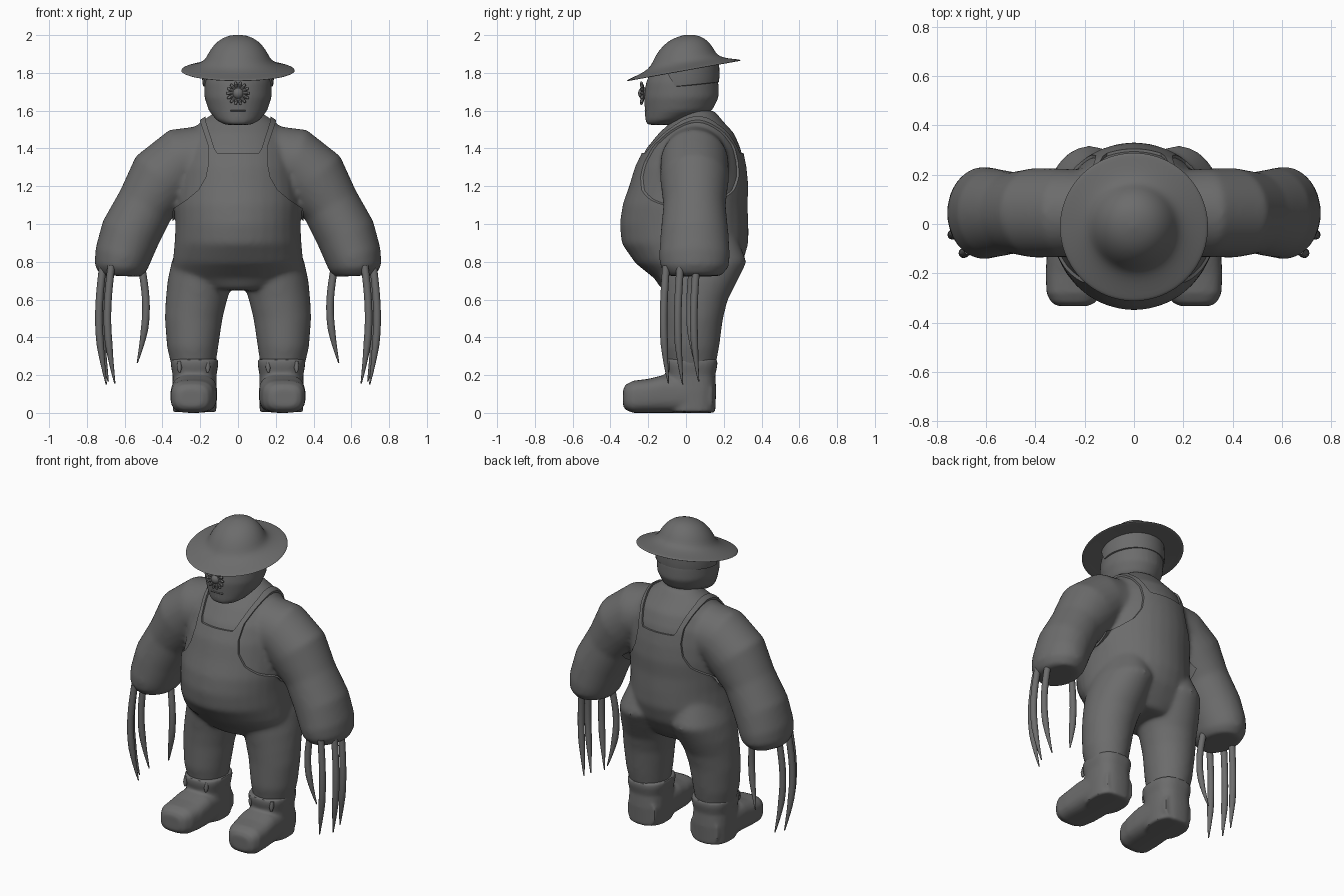
import bpy, bmesh, math
from mathutils import Vector, Matrix

default = bpy.data.objects.get("Cube")
if default:
    bpy.data.objects.remove(default, do_unlink=True)

grey = bpy.data.materials.new("dark grey")
grey.use_nodes = True
grey.diffuse_color = (0.15, 0.15, 0.15, 1)
grey.node_tree.nodes["Principled BSDF"].inputs["Base Color"].default_value = grey.diffuse_color

X, Y, Z = Vector((1, 0, 0)), Vector((0, 1, 0)), Vector((0, 0, 1))


def loft(bm, rings, sides=32, power=2):
    """Skin rings of (centre, first axis, second axis) and cap both ends."""
    loops = []
    for centre, u, v in rings:
        loop = []
        for i in range(sides):
            a = math.tau * i / sides
            c, s = math.cos(a), math.sin(a)
            c = math.copysign(abs(c) ** (2 / power), c)
            s = math.copysign(abs(s) ** (2 / power), s)
            loop.append(bm.verts.new(Vector(centre) + u * c + v * s))
        loops.append(loop)
    faces = [bm.faces.new(loops[0]), bm.faces.new(loops[-1])]
    for low, high in zip(loops, loops[1:]):
        for i in range(sides):
            j = (i + 1) % sides
            faces.append(bm.faces.new((low[i], low[j], high[j], high[i])))
    bmesh.ops.recalc_face_normals(bm, faces=faces)


def flat_rings(rows, side=1):
    """Level rings from rows of x, y, z, x radius, y radius."""
    return [((side * x, y, z), X * rx, Y * ry) for x, y, z, rx, ry in rows]


def make(name, bm):
    mesh = bpy.data.meshes.new(name)
    bm.to_mesh(mesh)
    bm.free()
    mesh.materials.append(grey)
    ob = bpy.data.objects.new(name, mesh)
    bpy.context.scene.collection.objects.link(ob)
    return ob


def melt(ob, voxel, rounds):
    """Fuse overlapping volumes and soften the joins."""
    mod = ob.modifiers.new("fuse", 'REMESH')
    mod.mode, mod.voxel_size, mod.use_smooth_shade = 'VOXEL', voxel, True
    mod = ob.modifiers.new("soften", 'SMOOTH')
    mod.factor, mod.iterations = 0.5, rounds


def finish(ob, angle=40):
    """Apply the modifiers and shade smoothly."""
    bpy.context.view_layer.update()
    graph = bpy.context.evaluated_depsgraph_get()
    mesh = bpy.data.meshes.new_from_object(ob.evaluated_get(graph), depsgraph=graph)
    ob.modifiers.clear()
    ob.data = mesh
    mesh.materials.clear()
    mesh.materials.append(grey)
    bpy.ops.object.select_all(action='DESELECT')
    ob.select_set(True)
    bpy.context.view_layer.objects.active = ob
    bpy.ops.object.shade_smooth_by_angle(angle=math.radians(angle))


# Torso, legs and arms as one soft volume
torso = [(.66, .04, .2, .16), (.72, .04, .33, .2), (.8, .015, .335, .275), (.9, -.005, .325, .325),
         (1, -.01, .32, .33), (1.1, -.005, .325, .32), (1.2, .015, .32, .305), (1.3, .025, .31, .285),
         (1.4, .04, .29, .25), (1.48, .055, .25, .2), (1.54, .06, .2, .14), (1.6, .07, .11, .08)]
leg = [(.235, .03, .22, .1, .11), (.24, .03, .35, .125, .135), (.235, .04, .5, .142, .145),
       (.22, .05, .6, .152, .16), (.2, .07, .7, .162, .19), (.18, .09, .8, .16, .22), (.16, .07, .95, .12, .18)]
arm = [(.1, 1.35, .18, .17), (.3, 1.325, .185, .18), (.4, 1.24, .185, .182), (.49, 1.1, .155, .165),
       (.57, .95, .16, .18), (.61, .83, .15, .188), (.62, .77, .14, .18), (.622, .725, .11, .14)]


def build_body(name):
    bm = bmesh.new()
    loft(bm, [((0, y, z), X * rx, Y * ry) for z, y, rx, ry in torso])
    for side in (1, -1):
        loft(bm, flat_rings(leg, side))
        rings = []
        for i, (x, z, r, depth) in enumerate(arm):
            a, b = arm[max(i - 1, 0)], arm[min(i + 1, len(arm) - 1)]
            across = Vector((-(b[1] - a[1]) * side, 0, b[0] - a[0])).normalized()
            rings.append(((side * x, .045, z), across * r, Y * depth))
        loft(bm, rings)
    ob = make(name, bm)
    melt(ob, .014, 10)
    return ob


finish(build_body("body"))

# Overalls: a thicker copy of the body with arm and neck openings cut out
overalls = build_body("overalls")
swell = overalls.modifiers.new("thickness", 'DISPLACE')
swell.strength, swell.mid_level = .011, 0


def prism(name, outline):
    bm = bmesh.new()
    face = bm.faces.new([bm.verts.new((x, -1, z)) for x, z in outline])
    moved = bmesh.ops.extrude_face_region(bm, geom=[face])["geom"]
    bmesh.ops.translate(bm, vec=Y * 2, verts=[v for v in moved if isinstance(v, bmesh.types.BMVert)])
    bmesh.ops.recalc_face_normals(bm, faces=bm.faces)
    ob = make(name, bm)
    ob.hide_render = True
    cut = overalls.modifiers.new(name, 'BOOLEAN')
    cut.operation, cut.solver, cut.object = 'DIFFERENCE', 'EXACT', ob
    return ob


arm_opening = [(.21, 1.7), (.2, 1.54), (.16, 1.42), (.155, 1.33), (.17, 1.25), (.21, 1.18), (.27, 1.13),
               (.345, 1.08), (.35, .95), (.41, .8), (.42, -.1), (1, -.1), (1, 1.7)]
neck_opening = [(-.11, 1.375), (.11, 1.375), (.125, 1.4), (.17, 1.54), (.18, 1.7),
                (-.18, 1.7), (-.17, 1.54), (-.125, 1.4)]
cutters = [prism("neck_cutter", neck_opening)]
for side, label in ((1, "left"), (-1, "right")):
    cutters.append(prism(label + "_arm_cutter", [(side * x, z) for x, z in arm_opening]))
finish(overalls)
for ob in cutters:
    bpy.data.objects.remove(ob, do_unlink=True)

# Head
bm = bmesh.new()
loft(bm, flat_rings([(0, -.14, 1.525, .07, .07), (0, -.1, 1.55, .115, .115), (0, -.04, 1.6, .155, .178),
                     (0, -.025, 1.67, .178, .198), (0, -.02, 1.75, .18, .192), (0, -.01, 1.82, .17, .17),
                     (0, 0, 1.9, .12, .12)]))
head = make("head", bm)
melt(head, .012, 6)
finish(head)

# Wide hat with a sloping brim, and its band
profile = [(.002, .182), (.06, .175), (.11, .148), (.15, .1), (.168, .06), (.19, .035), (.23, .018),
           (.28, .004), (.302, -.002), (.302, -.01), (.27, -.006), (.18, .005), (.002, .01)]
band_profile = [(.17, .02), (.187, .015), (.19, -.05), (.186, -.085), (.17, -.09)]
for name, rows, slope in (("hat", profile, .18), ("hat_band", band_profile, .1)):
    bm = bmesh.new()
    loft(bm, [((0, -.012, 1.818 + h), X * r, Y * r + Z * r * slope) for r, h in rows], 48)
    if name == "hat_band":
        # The band only wraps the back and sides of the head
        cut = bmesh.ops.bisect_plane(bm, geom=bm.verts[:] + bm.edges[:] + bm.faces[:],
                                     plane_co=(0, -.07, 1.75), plane_no=(0, -1, -.6), clear_outer=True)
        bmesh.ops.holes_fill(bm, edges=[e for e in cut["geom_cut"] if isinstance(e, bmesh.types.BMEdge)])
    ob = make(name, bm)
    if name == "hat":
        ob.modifiers.new("rounding", 'SUBSURF').levels = 1
    finish(ob, 50)

# Star-shaped nose: a knob ringed by short feelers
bm = bmesh.new()
centre = Vector((0, -.222, 1.692))
bmesh.ops.create_uvsphere(bm, u_segments=16, v_segments=10, radius=.032, matrix=Matrix.Translation(centre))
for i in range(14):
    a = math.tau * i / 14
    out = Vector((math.cos(a), -.25, math.sin(a))).normalized()
    side_axis = out.cross(Y).normalized()
    other = out.cross(side_axis)
    loft(bm, [(centre + out * d, side_axis * r, other * r)
              for d, r in ((.02, .009), (.045, .009), (.06, .007), (.066, .002))], 8)
finish(make("star_nose", bm))

# Mouth and front teeth
bm = bmesh.new()
loft(bm, [((x, -.21, 1.6), Y * .01, Z * .005) for x in (-.04, .04)], 8)
for x in (-.008, .008):
    loft(bm, [((x, -.208, z), X * .007, Y * .008) for z in (1.568, 1.598)], 8, 4)
finish(make("mouth", bm))

# Boots: foot and shaft fused, with a small lace toggle
foot = [(.14, .225, .085, .1, .085), (0, .23, .1, .118, .1), (-.12, .232, .1, .122, .1),
        (-.2, .236, .09, .122, .09), (-.28, .243, .085, .112, .085), (-.318, .246, .083, .09, .068),
        (-.333, .248, .08, .06, .045)]
shaft = [(.23, .03, .004, .115, .125), (.23, .03, .12, .118, .13), (.23, .025, .2, .116, .13),
         (.23, .025, .255, .126, .142), (.23, .025, .285, .124, .14)]
for side, label in ((1, "left"), (-1, "right")):
    bm = bmesh.new()
    loft(bm, [((side * x, y, z), X * rx, Z * rz) for y, x, z, rx, rz in foot], 32, 3)
    loft(bm, flat_rings(shaft, side), 32, 2.6)
    boot = make(label + "_boot", bm)
    melt(boot, .01, 5)
    finish(boot)
    bm = bmesh.new()
    for x in (.16, .31):
        loft(bm, flat_rings([(x, -.1, .215, .006, .008), (x, -.098, .24, .014, .014),
                             (x, -.09, .275, .01, .012)], side), 12)
    finish(make(label + "_lace_toggles", bm))

# Long curved claws: x, y and tip height of each
claws = [("front_claw", .67, -.105, .155), ("middle_claw", .715, -.03, .15),
         ("rear_claw", .705, .055, .165), ("thumb_claw", .512, .035, .265)]
for side, label in ((1, "left"), (-1, "right")):
    for name, x, y, tip in claws:
        bow = -.035 if name == "thumb_claw" else .03
        rings = []
        for i in range(13):
            t = i / 12
            r = .02 * min(1, 2.6 * (1.04 - t)) ** .8
            bend = bow * (math.sin(math.pi * t) - t * .6)
            rings.append(((side * (x + bend), y - .03 * math.sin(math.pi * t * .8) + .03 * t,
                           .78 + (tip - .78) * t), X * r, Y * r))
        bm = bmesh.new()
        loft(bm, rings, 12)
        finish(make(label + "_" + name, bm))
